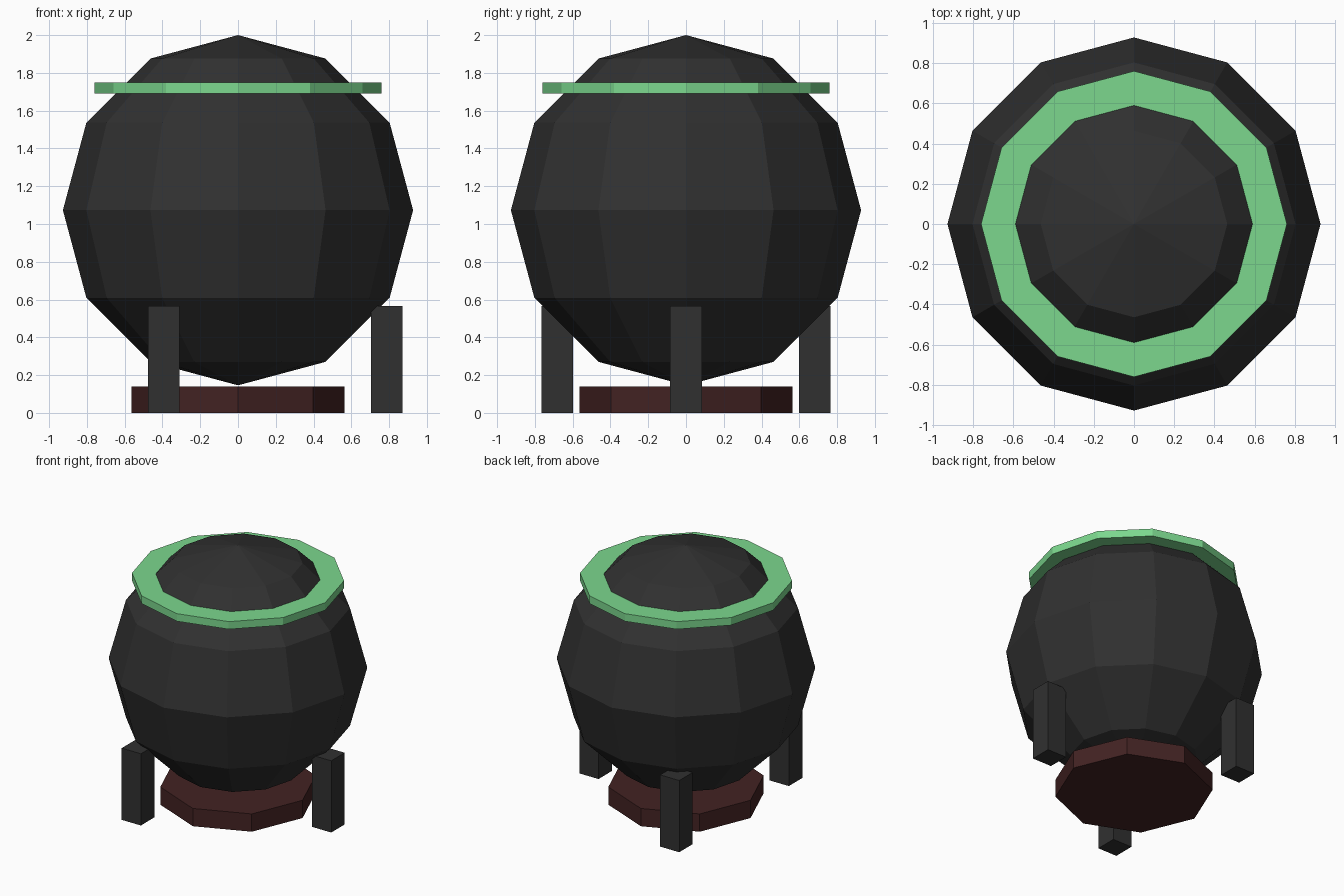
import bpy
from math import cos, sin, radians

cube = bpy.data.objects.get("Cube")
if cube:
    bpy.data.objects.remove(cube, do_unlink=True)


def material(name, rgb):
    mat = bpy.data.materials.new(name)
    mat.use_nodes = True
    mat.diffuse_color = (*rgb, 1)
    mat.node_tree.nodes["Principled BSDF"].inputs["Base Color"].default_value = (*rgb, 1)
    return mat


def finish(name, mat):
    obj = bpy.context.object
    obj.name = obj.data.name = name
    obj.data.materials.append(mat)
    return obj


def disc(name, sides, radius, bottom, top, mat):
    bpy.ops.mesh.primitive_cylinder_add(
        vertices=sides, radius=radius, depth=top - bottom,
        location=(0, 0, (bottom + top) / 2))
    return finish(name, mat)


iron = material("dark iron", (0.03, 0.03, 0.03))
wood = material("dark red brown", (0.055, 0.016, 0.016))
green = material("soft green", (0.2, 0.68, 0.27))

# Faceted round pot
bpy.ops.mesh.primitive_uv_sphere_add(segments=12, ring_count=6, radius=0.927,
                                     location=(0, 0, 1.073))
finish("pot_body", iron)

# Rim band around the upper pot and the base under it
disc("rim_band", 12, 0.76, 1.69, 1.75, green)
disc("base", 8, 0.563, 0, 0.14, wood)

# Three square legs, evenly spaced
leg_width, leg_height, leg_reach = 0.167, 0.565, 0.788
for i in range(3):
    a = radians(120 * i)
    bpy.ops.mesh.primitive_cube_add(
        size=1, location=(leg_reach * cos(a), leg_reach * sin(a), leg_height / 2))
    leg = finish(f"leg_{i + 1}", iron)
    leg.scale = (leg_width, leg_width, leg_height)
